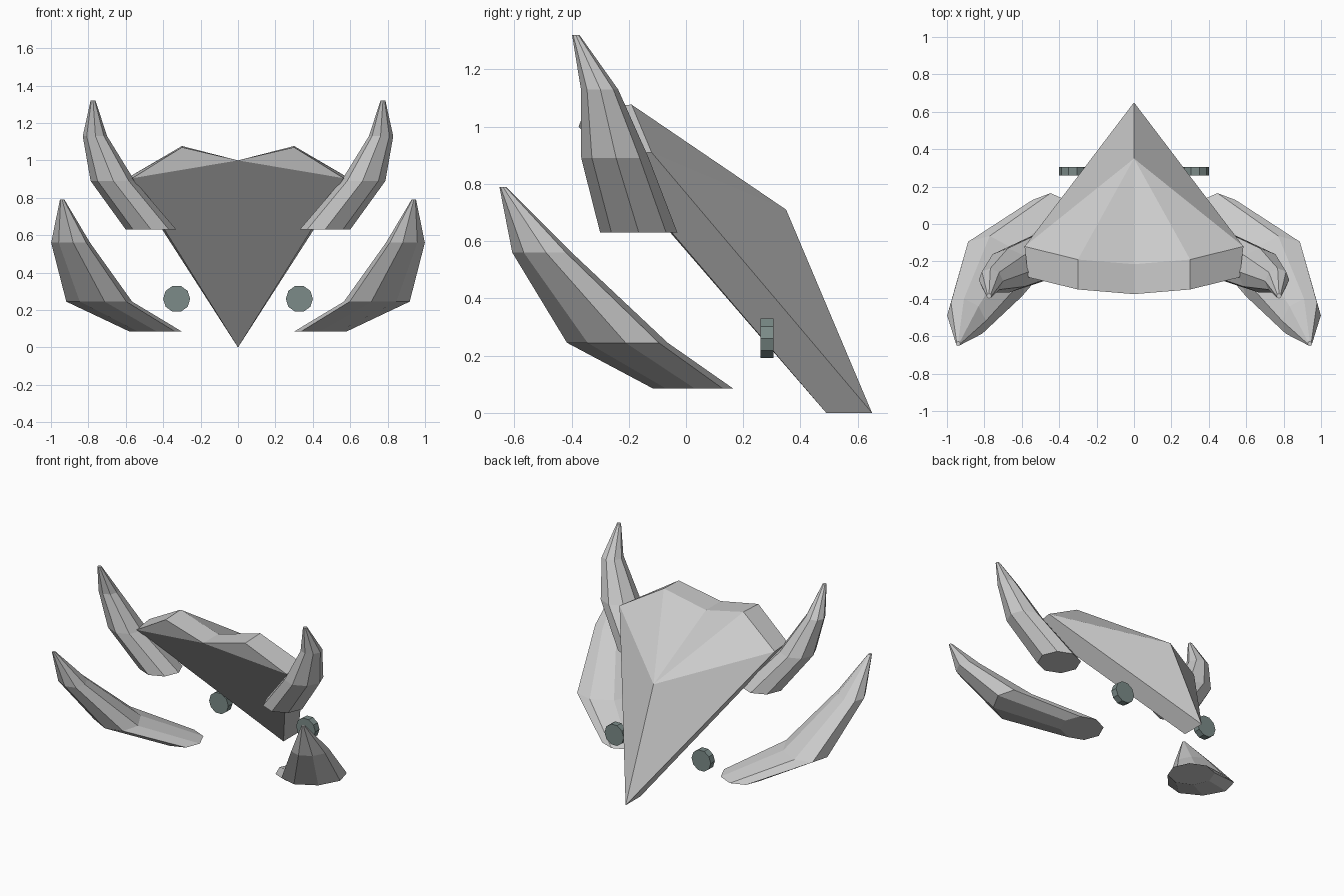
import bpy, bmesh, math

if "Cube" in bpy.data.objects:
    bpy.data.objects.remove(bpy.data.objects["Cube"])

def finish(name, bm):
    bmesh.ops.recalc_face_normals(bm, faces=bm.faces)
    mesh = bpy.data.meshes.new(name)
    bm.to_mesh(mesh)
    bm.free()
    ob = bpy.data.objects.new(name, mesh)
    bpy.context.collection.objects.link(ob)
    return ob

# Wedge-shaped body: right half, mirrored and welded on the centre line
def body():
    P = {
        "tip_back": (0, .65, 0), "tip_front": (0, .49, 0),
        "crown": (0, .35, .71), "dip_back": (0, -.215, 1.0), "dip_front": (0, -.375, 1.0),
        "side_back": (.585, -.12, .91), "side_front": (.565, -.285, .905),
        "bump_back": (.30, -.19, 1.077), "bump_front": (.30, -.35, 1.07),
    }
    faces = [
        ("side_back", "crown", "tip_back"),
        ("side_back", "bump_back", "crown"),
        ("bump_back", "dip_back", "crown"),
        ("side_back", "side_front", "bump_front", "bump_back"),
        ("bump_back", "bump_front", "dip_front", "dip_back"),
        ("side_front", "dip_front", "bump_front"),
        ("side_front", "tip_front", "dip_front"),
        ("side_front", "side_back", "tip_back", "tip_front"),
    ]
    bm = bmesh.new()
    for s in (1, -1):
        v = {k: bm.verts.new((s * x, y, z)) for k, (x, y, z) in P.items()}
        for f in faces:
            bm.faces.new([v[k] for k in f])
    bmesh.ops.remove_doubles(bm, verts=bm.verts, dist=1e-4)
    finish("body", bm)

# Eight-sided horn lofted through level rings: (x, y, z, long radius, short radius)
def horn(name, rings, side, n=8):
    bm = bmesh.new()
    loops = []
    c = math.sqrt(.5)
    for x, y, z, a, b in rings:
        loop = []
        for i in range(n):
            t = 2 * math.pi * i / n
            u, w = a * math.cos(t), b * math.sin(t)
            loop.append(bm.verts.new((side * (x + c * (u + w)), y + c * (u - w), z)))
        loops.append(loop)
    for p, q in zip(loops, loops[1:]):
        for i in range(n):
            j = (i + 1) % n
            bm.faces.new((p[i], p[j], q[j], q[i]))
    bm.faces.new(loops[0])
    bm.faces.new(loops[-1])
    finish(name, bm)

UPPER = [(.465, -.165, .63, .135, .135), (.67, -.248, .89, .122, .114),
         (.765, -.302, 1.13, .068, .062), (.775, -.385, 1.32, .013, .013)]
LOWER = [(.44, .025, .085, .146, .134), (.742, -.24, .245, .205, .147),
         (.895, -.503, .56, .118, .09), (.94, -.64, .79, .012, .012)]

body()
dark = bpy.data.materials.new("dark")
dark.diffuse_color = (.2, .26, .25, 1)
dark.use_nodes = True
dark.node_tree.nodes["Principled BSDF"].inputs["Base Color"].default_value = dark.diffuse_color
for side, label in ((1, "right"), (-1, "left")):
    horn("upper_horn_" + label, UPPER, side)
    horn("lower_horn_" + label, LOWER, side)
    # Small ten-sided discs beside the pointed end
    bpy.ops.mesh.primitive_cylinder_add(vertices=10, radius=.0725, depth=.045,
                                        location=(side * .328, .283, .26),
                                        rotation=(math.pi / 2, math.pi / 2, 0))
    disc = bpy.context.object
    disc.name = "disc_" + label
    disc.data.materials.append(dark)
